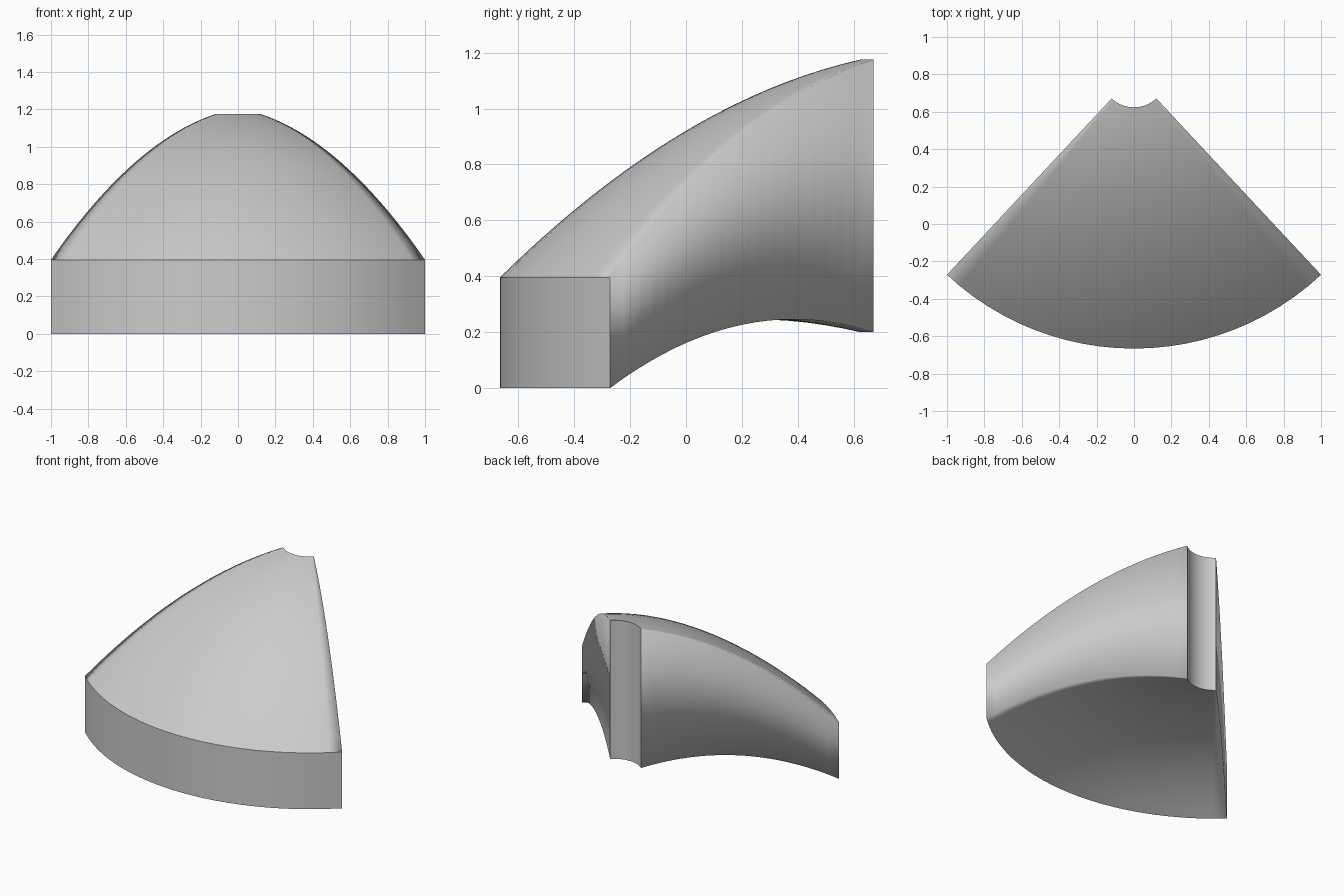
import bpy, bmesh, math

if "Cube" in bpy.data.objects:
    bpy.data.objects.remove(bpy.data.objects["Cube"])

CY = 0.799                      # y of the revolve axis
R_IN, R_OUT = 0.175, 1.465
HALF = math.radians(43.05)      # half opening angle of the wedge
N_ANG, N_RAD = 24, 20


def top_z(r):
    return 1.175 - 0.408 * (r - 0.175) - 0.295 * (r - 0.175) * (r - 0.8)


def bottom_z(r):
    return 0.2 + 0.0825 * (r - 0.175) - 0.304 * (r - 0.175) * (r - 0.684)


# Closed section loop: top from inside to outside, then bottom back again
radii = [R_IN + (R_OUT - R_IN) * i / N_RAD for i in range(N_RAD + 1)]
section = [(r, top_z(r)) for r in radii] + [(r, bottom_z(r)) for r in reversed(radii)]
count = len(section)

# Sweep the section about the vertical axis
bm = bmesh.new()
rings = []
for j in range(N_ANG + 1):
    a = -HALF + 2 * HALF * j / N_ANG
    rings.append([bm.verts.new((r * math.sin(a), CY - r * math.cos(a), max(z, 0)))
                  for r, z in section])

walls = []
for a, b in zip(rings, rings[1:]):
    for i in range(count):
        k = (i + 1) % count
        f = bm.faces.new((a[i], a[k], b[k], b[i]))
        if i in (N_RAD, count - 1):     # outer rim and inner rim
            walls.append(f)

# Flat radial sides, as strips between top and bottom
for ring in (rings[0], rings[-1]):
    for i in range(N_RAD):
        bm.faces.new((ring[i], ring[i + 1], ring[count - 2 - i], ring[count - 1 - i]))

bmesh.ops.recalc_face_normals(bm, faces=bm.faces[:])

# Smooth everywhere, crisp only around the two curved rims
wall_set = set(walls)
for f in bm.faces:
    f.smooth = True
for e in bm.edges:
    if sum(f in wall_set for f in e.link_faces) == 1:
        e.smooth = False

mesh = bpy.data.meshes.new("curved_wedge")
bm.to_mesh(mesh)
bm.free()
obj = bpy.data.objects.new("curved_wedge", mesh)
bpy.context.collection.objects.link(obj)
